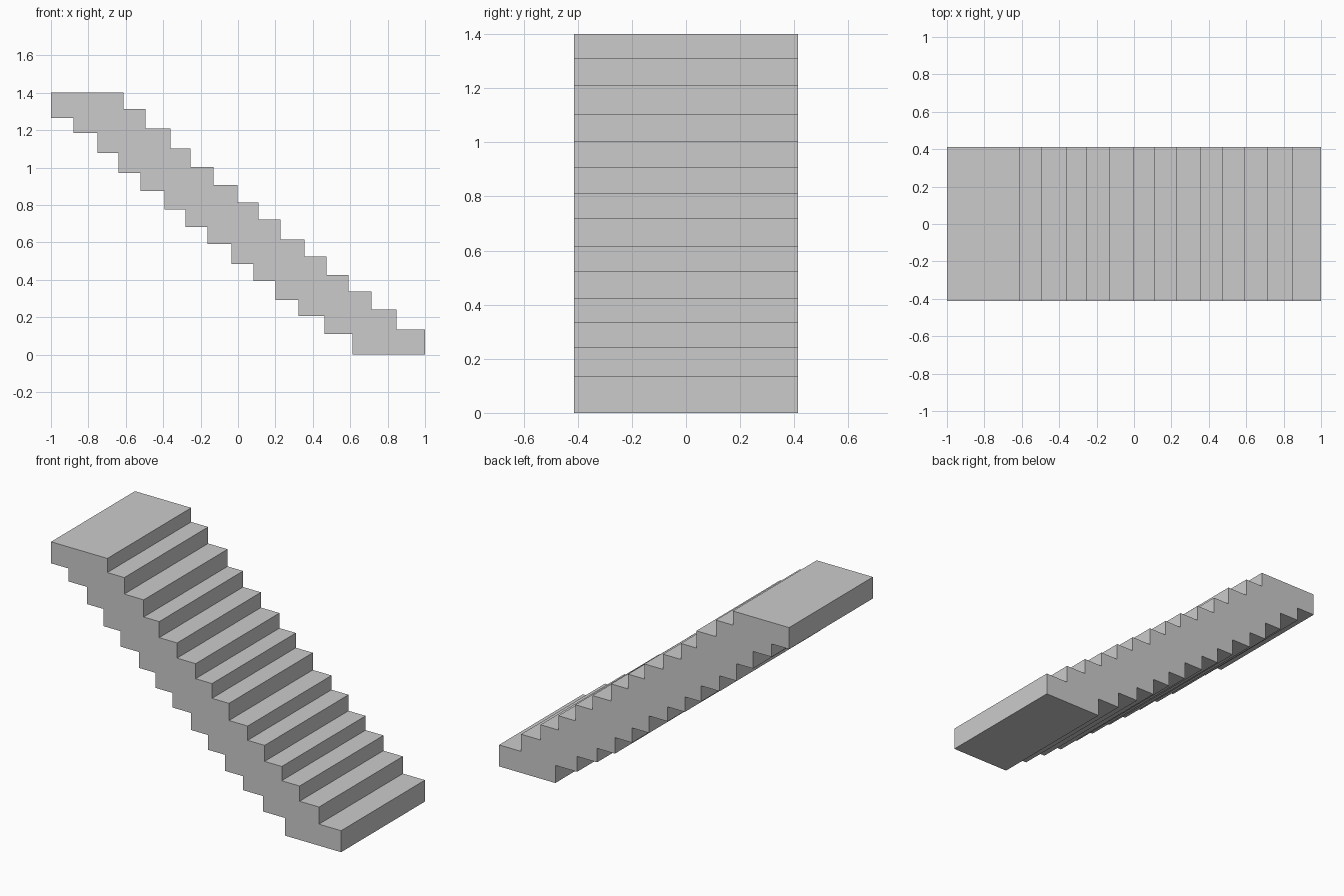
import bpy
import bmesh

if "Cube" in bpy.data.objects:
    bpy.data.objects.remove(bpy.data.objects["Cube"])

HALF_WIDTH = 0.413

# Treads: front edge x and height z, from the top landing down
tread_x = [-0.612, -0.495, -0.361, -0.254, -0.131, -0.003, 0.11,
           0.227, 0.356, 0.473, 0.591, 0.714, 0.848, 1.0]
tread_z = [1.4, 1.312, 1.209, 1.102, 1.002, 0.907, 0.813,
           0.721, 0.614, 0.525, 0.425, 0.336, 0.241, 0.134]

# Stepped underside: right edge x and height z, from the top down
under_x = [-0.88, -0.751, -0.639, -0.521, -0.393, -0.281, -0.163,
           -0.035, 0.083, 0.201, 0.324, 0.462, 0.612, 1.0]
under_z = [1.266, 1.185, 1.078, 0.971, 0.875, 0.776, 0.682,
           0.591, 0.485, 0.393, 0.293, 0.206, 0.11, 0.0]


def stepped_line(xs, zs):
    """Walk along each flat and down each riser, starting at the left end."""
    points, x_start = [], -1.0
    for x, z in zip(xs, zs):
        points += [(x_start, z), (x, z)]
        x_start = x
    return points


# Staircase: closed side profile extruded across the width
profile = stepped_line(tread_x, tread_z) + stepped_line(under_x, under_z)[::-1]
bm = bmesh.new()
side = bm.faces.new([bm.verts.new((x, -HALF_WIDTH, z)) for x, z in profile])
extruded = bmesh.ops.extrude_face_region(bm, geom=[side], use_keep_orig=True)
moved = [g for g in extruded["geom"] if isinstance(g, bmesh.types.BMVert)]
bmesh.ops.translate(bm, verts=moved, vec=(0, 2 * HALF_WIDTH, 0))
bmesh.ops.recalc_face_normals(bm, faces=bm.faces)

mesh = bpy.data.meshes.new("staircase")
bm.to_mesh(mesh)
bm.free()
bpy.context.collection.objects.link(bpy.data.objects.new("staircase", mesh))
